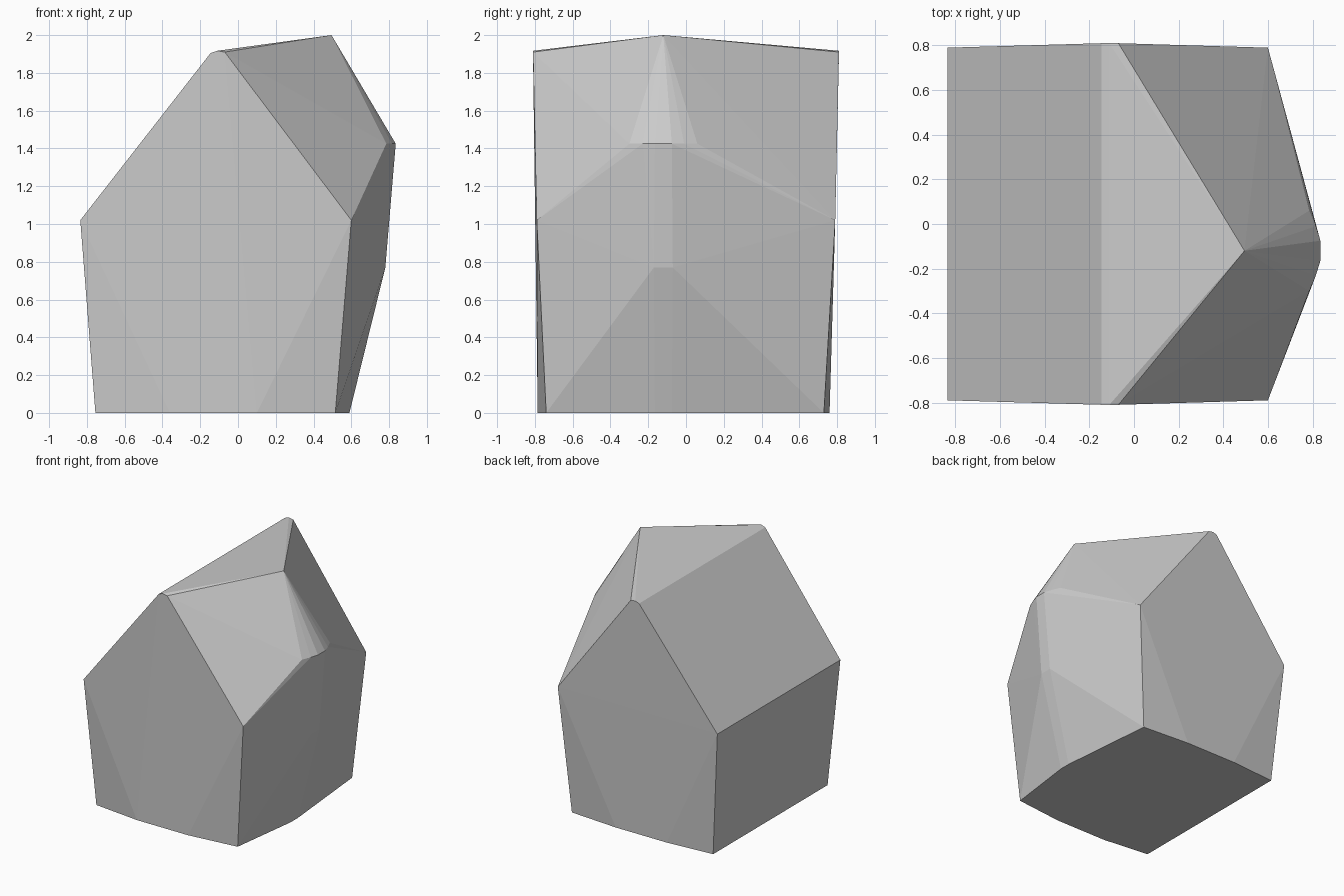
import bpy, bmesh

if "Cube" in bpy.data.objects:
    bpy.data.objects.remove(bpy.data.objects["Cube"])

MID_Y = -0.12  # centre line of the nose on the right side

# gable end outline: (x, z, front y, back y)
gable = [
    (-0.755, 0.0, -0.74, 0.73),
    (-0.36, 0.0, -0.785, 0.76),
    (0.10, 0.0, -0.785, 0.76),
    (0.515, 0.0, -0.74, 0.73),
    (0.60, 1.02, -0.79, 0.79),
    (-0.07, 1.91, -0.81, 0.81),
    (-0.11, 1.917, -0.81, 0.81),
    (-0.145, 1.905, -0.81, 0.81),
    (-0.835, 1.02, -0.79, 0.79),
]
points = []
for x, z, front, back in gable:
    points += [(x, front, z), (x, back, z)]

# pointed nose, mirrored about its centre line: (x, half width, z)
nose = [
    (0.59, 0.045, 0.0),
    (0.78, 0.05, 0.77),
    (0.835, 0.045, 1.425),
    (0.815, 0.11, 1.425),
    (0.785, 0.18, 1.425),
]
for x, half, z in nose:
    points += [(x, MID_Y + side * half, z) for side in (-1, 1)]

# roof peak
points.append((0.495, MID_Y, 2.0))

# wrap everything in one faceted shell
bm = bmesh.new()
for p in points:
    bm.verts.new(p)
hull = bmesh.ops.convex_hull(bm, input=bm.verts[:])
loose = [v for v in bm.verts if not v.link_faces]
bmesh.ops.delete(bm, geom=loose, context='VERTS')
bmesh.ops.recalc_face_normals(bm, faces=bm.faces[:])

mesh = bpy.data.meshes.new("faceted_block")
bm.to_mesh(mesh)
bm.free()
block = bpy.data.objects.new("faceted_block", mesh)
bpy.context.collection.objects.link(block)
